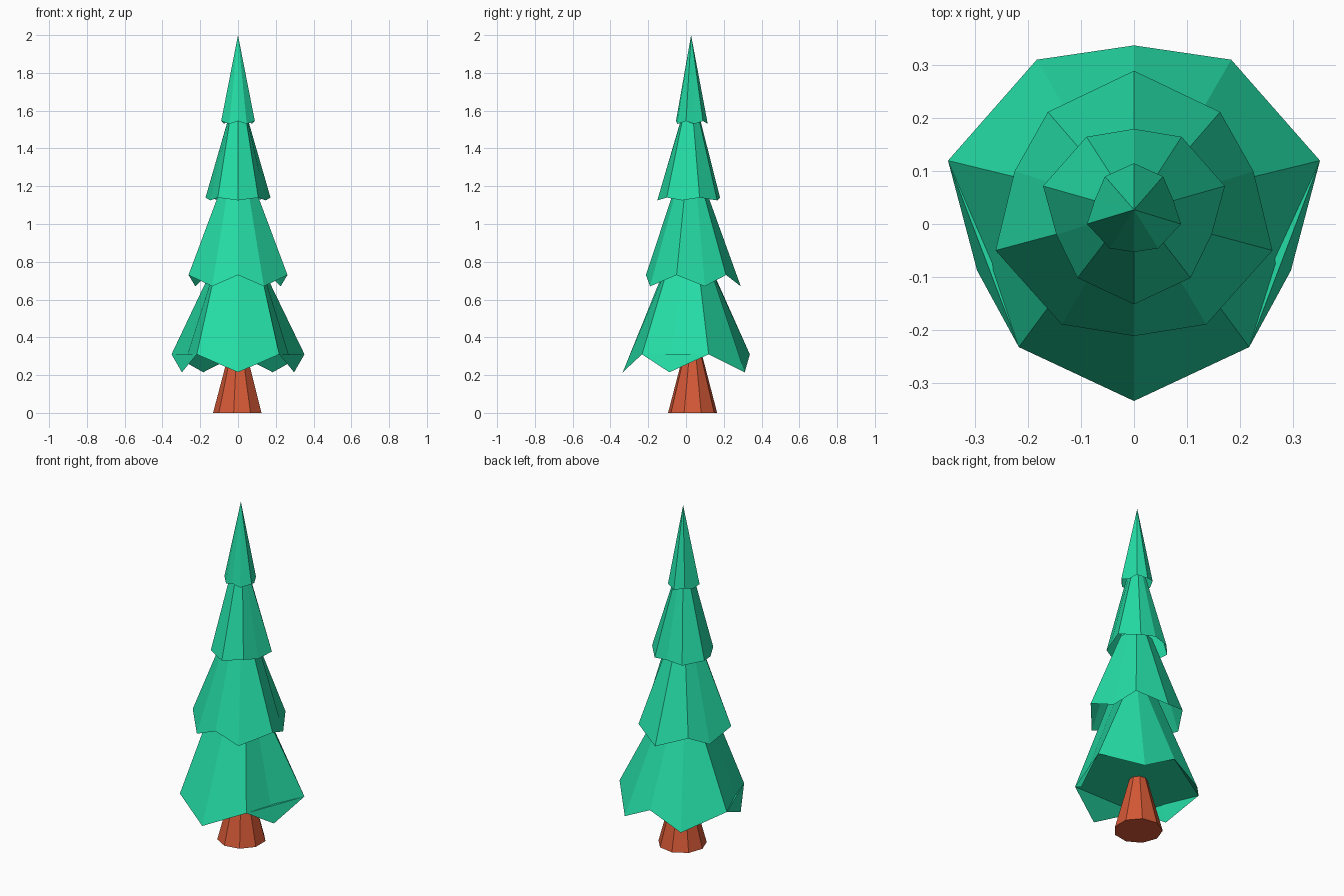
import bpy, bmesh, math

if "Cube" in bpy.data.objects:
    bpy.data.objects.remove(bpy.data.objects["Cube"])

AXIS_Y = 0.027


def material(name, color):
    m = bpy.data.materials.new(name)
    m.diffuse_color = (*color, 1)
    m.use_nodes = True
    m.node_tree.nodes["Principled BSDF"].inputs["Base Color"].default_value = m.diffuse_color
    return m


def loft(name, lower, upper, mat, cap=None):
    """Faces between two rings; a one-point upper ring makes a cone.
    cap: 'flat' closes the bottom, 'ears' closes it behind the hanging hem points."""
    bm = bmesh.new()
    a = [bm.verts.new(p) for p in lower]
    b = [bm.verts.new(p) for p in upper]
    n = len(a)
    for i in range(n):
        j = (i + 1) % n
        if len(b) == 1:
            bm.faces.new((a[i], a[j], b[0]))
        else:
            bm.faces.new((a[i], a[j], b[j], b[i]))
    if cap == 'flat':
        bm.faces.new(a[::-1])
    elif cap == 'ears':
        bm.faces.new(a[1::2][::-1])
        for i in range(0, n, 2):
            bm.faces.new((a[(i + 1) % n], a[i], a[i - 1]))
    me = bpy.data.meshes.new(name)
    bm.to_mesh(me)
    bm.free()
    me.materials.append(mat)
    ob = bpy.data.objects.new(name, me)
    bpy.context.collection.objects.link(ob)
    return ob


def ring(half, z_even, z_odd):
    """Mirror a front-to-back half outline, with alternating heights."""
    pts = [(x, y, z_odd if i % 2 else z_even) for i, (x, y) in enumerate(half)]
    return pts + [(-x, y, z) for x, y, z in pts[-2:0:-1]]


green = material("needles", (0.018, 0.72, 0.38))
brown = material("bark", (0.67, 0.10, 0.037))


# Trunk: nine-sided taper
def circle(r, z, n=9):
    return [(-r * math.cos(2 * math.pi * i / n),
             0.035 - r * math.sin(2 * math.pi * i / n), z) for i in range(n)]


loft("trunk", circle(0.132, 0)[::1], circle(0.05, 0.31), brown, 'flat')

# Branch tiers with zigzag hems: name, hem outline, hem heights, top outline, top z, cap
tiers = [
    ("bottom_branches",
     [(0, -.335), (.218, -.233), (.297, -.088), (.352, .12), (.184, .311), (0, .338)],
     .215, .31,
     [(0, -.09), (.105, -.08), (.11, -.01), (.105, .06), (.068, .11), (0, .105)], .82, 'ears'),
    ("lower_middle_branches",
     [(0, -.212), (.137, -.19), (.262, -.05), (.226, .1), (.163, .212), (0, .29)],
     .73, .67,
     [(0, -.06), (.052, -.048), (.09, -.004), (.086, .055), (.054, .086), (0, .102)], 1.19, None),
    ("upper_middle_branches",
     [(0, -.152), (.107, -.102), (.147, -.02), (.172, .072), (.09, .165), (0, .18)],
     1.125, 1.14,
     [(0, -.016), (.037, -.011), (.041, .013), (.042, .035), (.023, .061), (0, .066)], 1.59, None),
]
for name, hem, z0, z1, top, zt, cap in tiers:
    # the second tier's hem starts high at the front, the others start low
    loft(name, ring(hem, z0, z1), ring(top, zt, zt), green, cap)

# Pointed top tier
tip_hem = [(0, -.053), (.046, -.046), (.089, 0), (.074, .046), (.055, .09), (0, .115)]
loft("top_branches", ring(tip_hem, 1.545, 1.53), [(0, AXIS_Y, 2.0)], green)
